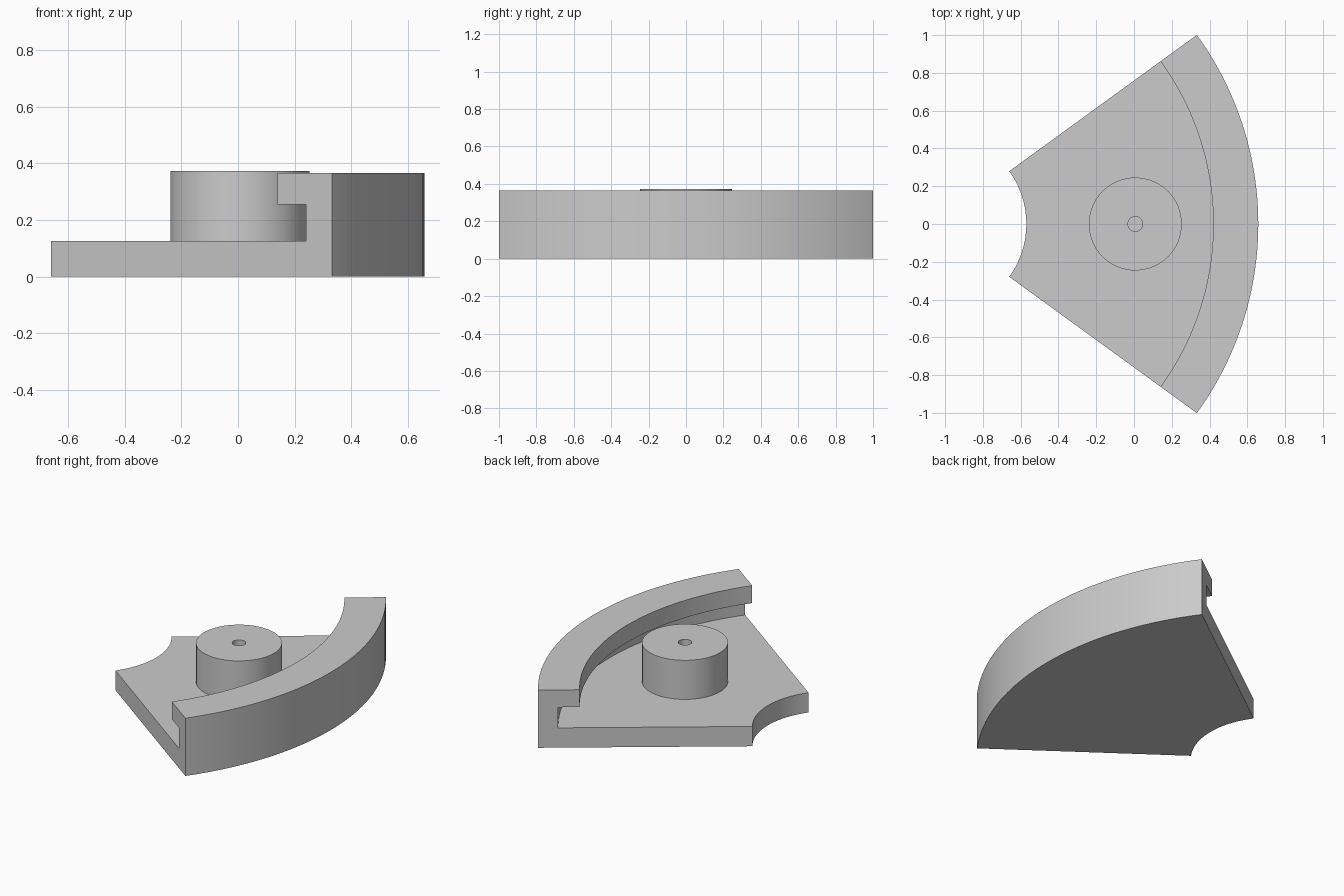
import bpy, bmesh, math
from mathutils import Matrix, Vector

cube = bpy.data.objects.get("Cube")
if cube:
    bpy.data.objects.remove(cube, do_unlink=True)

grey = bpy.data.materials.new("plain grey")
grey.use_nodes = True
colour = (0.6, 0.6, 0.6, 1)
grey.diffuse_color = colour
grey.node_tree.nodes["Principled BSDF"].inputs["Base Color"].default_value = colour


def sweep(name, profile, centre_x, half_angle, steps, closed):
    """Turn a (radius, height) profile about a vertical axis."""
    full = half_angle >= math.pi
    count = steps if full else steps + 1
    bm = bmesh.new()
    rings = []
    for i in range(count):
        a = -half_angle + 2 * half_angle * i / steps
        rings.append([bm.verts.new((centre_x + r * math.cos(a), r * math.sin(a), z))
                      for r, z in profile])
    n = len(profile)
    for i in range(steps):
        a, b = rings[i], rings[(i + 1) % count]
        for j in range(n if closed else n - 1):
            k = (j + 1) % n
            bm.faces.new((a[j], b[j], b[k], a[k]))
    if not full:
        bm.faces.new(rings[0])
        bm.faces.new(rings[-1][::-1])
    bmesh.ops.recalc_face_normals(bm, faces=bm.faces)
    mesh = bpy.data.meshes.new(name)
    bm.to_mesh(mesh)
    bm.free()
    mesh.materials.append(grey)
    obj = bpy.data.objects.new(name, mesh)
    bpy.context.collection.objects.link(obj)
    bpy.ops.object.select_all(action="DESELECT")
    obj.select_set(True)
    bpy.context.view_layer.objects.active = obj
    bpy.ops.object.shade_smooth_by_angle(angle=math.radians(30))
    return obj


# Sector base with an undercut rim, swept about the far-left axis
axis_x, inner, lip, groove, outer = -1.045, 0.475, 1.465, 1.588, 1.703
floor, lip_under, rim_top = 0.125, 0.255, 0.365
sweep("sector_base_with_rim",
      [(inner, 0), (outer, 0), (outer, rim_top), (lip, rim_top),
       (lip, lip_under), (groove, lip_under), (groove, floor), (inner, floor)],
      axis_x, math.radians(36), 48, True)

# Round boss with a central hole, standing on the base
boss_radius, hole_radius, boss_top = 0.246, 0.039, 0.372
sweep("round_boss",
      [(boss_radius, floor), (boss_radius, boss_top),
       (hole_radius, boss_top), (hole_radius, floor)],
      0.007, math.pi, 64, False)
